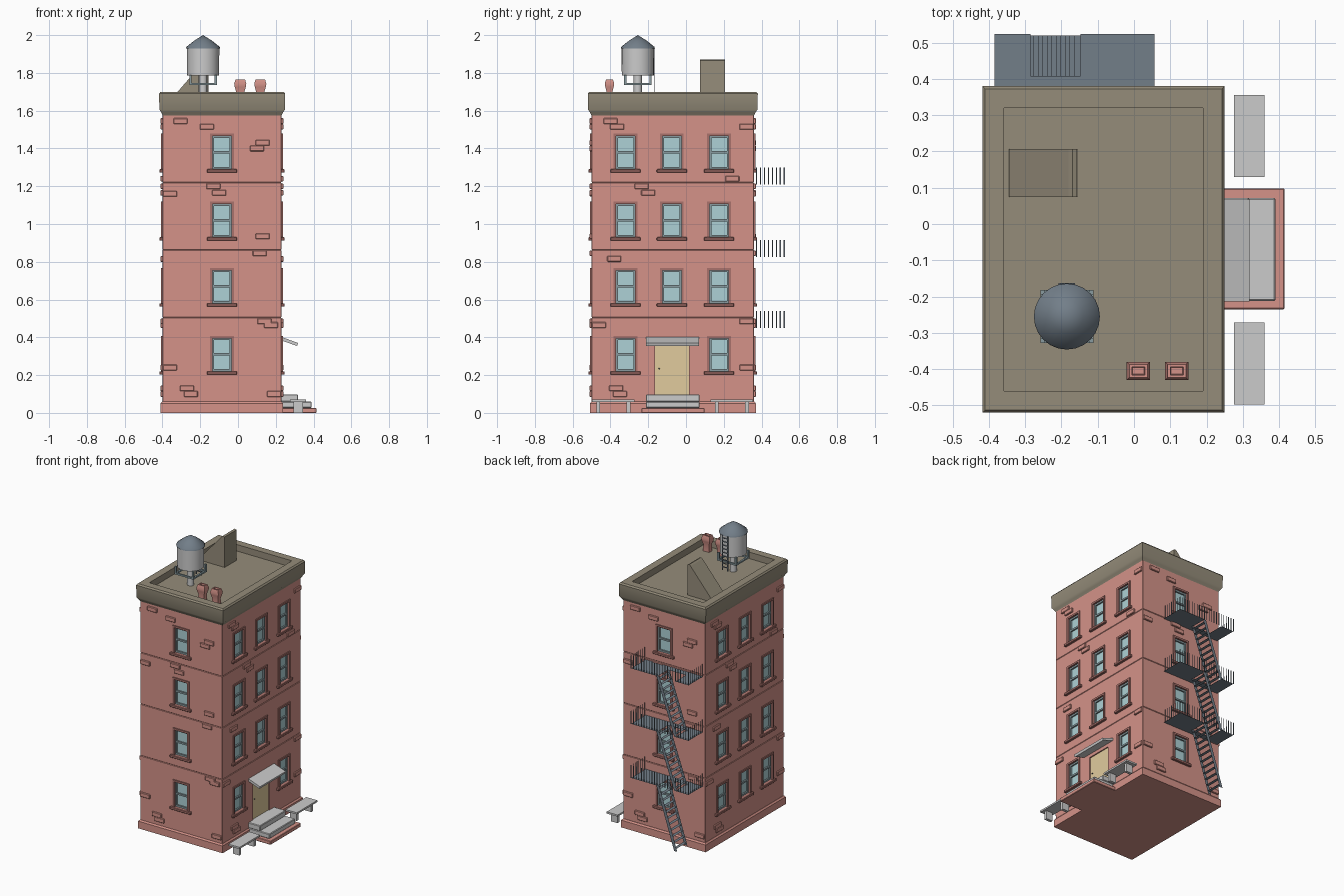
import bpy, bmesh, math
from mathutils import Vector

if "Cube" in bpy.data.objects:
    bpy.data.objects.remove(bpy.data.objects["Cube"])


def mat(name, r, g, b):
    m = bpy.data.materials.new(name)
    m.diffuse_color = (r, g, b, 1)
    m.use_nodes = True
    m.node_tree.nodes["Principled BSDF"].inputs["Base Color"].default_value = m.diffuse_color
    return m


BRICK = mat("brick", .66, .29, .25)
TRIM = mat("trim", .40, .17, .15)
ROOF = mat("roof", .30, .265, .195)
GLASS = mat("glass", .42, .64, .67)
CREAM = mat("cream", .75, .60, .34)
STEEL = mat("steel", .17, .21, .25)
SASH = mat("sash", .25, .33, .35)


def finish(name, bm, m=None, smooth=False, normals=True):
    if normals:
        bmesh.ops.recalc_face_normals(bm, faces=bm.faces)
    me = bpy.data.meshes.new(name)
    bm.to_mesh(me)
    bm.free()
    ob = bpy.data.objects.new(name, me)
    bpy.context.collection.objects.link(ob)
    if m:
        me.materials.append(m)
    if smooth:
        bpy.ops.object.select_all(action='DESELECT')
        ob.select_set(True)
        bpy.context.view_layer.objects.active = ob
        bpy.ops.object.shade_smooth_by_angle(angle=math.radians(40))
    return ob


def boxes(name, bounds, m=None, bevel=0):
    bm = bmesh.new()
    for x0, x1, y0, y1, z0, z1 in bounds:
        vs = bmesh.ops.create_cube(bm, size=1)["verts"]
        for v in vs:
            v.co = Vector(((x0 + x1) / 2 + v.co.x * (x1 - x0),
                           (y0 + y1) / 2 + v.co.y * (y1 - y0),
                           (z0 + z1) / 2 + v.co.z * (z1 - z0)))
    if bevel:
        bmesh.ops.bevel(bm, geom=bm.edges[:], offset=bevel, segments=1, affect='EDGES')
    return finish(name, bm, m)


def quads(name, faces, m):
    bm = bmesh.new()
    for f in faces:
        bm.faces.new([bm.verts.new(p) for p in f])
    return finish(name, bm, m, normals=False)


def prism(name, xz, y0, y1, m=None):
    bm = bmesh.new()
    f = bm.faces.new([bm.verts.new((x, y0, z)) for x, z in xz])
    ext = bmesh.ops.extrude_face_region(bm, geom=[f])["geom"]
    bmesh.ops.translate(bm, vec=(0, y1 - y0, 0),
                        verts=[g for g in ext if isinstance(g, bmesh.types.BMVert)])
    return finish(name, bm, m)


def loft(name, rect, profile, m, smooth=False):
    """Rectangular rings, each (inset, z), bridged and capped."""
    x0, x1, y0, y1 = rect
    bm = bmesh.new()
    rings = [[bm.verts.new(p) for p in ((x0 + i, y0 + i, z), (x1 - i, y0 + i, z),
                                        (x1 - i, y1 - i, z), (x0 + i, y1 - i, z))]
             for i, z in profile]
    for a, b in zip(rings, rings[1:]):
        for k in range(4):
            bm.faces.new((a[k], a[(k + 1) % 4], b[(k + 1) % 4], b[k]))
    bm.faces.new(rings[0])
    bm.faces.new(rings[-1])
    return finish(name, bm, m, smooth)


def lathe(name, cx, cy, profile, m=None, n=24):
    bm = bmesh.new()
    vs = [bm.verts.new((cx + r, cy, z)) for r, z in profile]
    es = [bm.edges.new(p) for p in zip(vs, vs[1:])]
    bmesh.ops.spin(bm, geom=vs + es, cent=(cx, cy, 0), axis=(0, 0, 1),
                   angle=2 * math.pi, steps=n)
    bmesh.ops.remove_doubles(bm, verts=bm.verts, dist=1e-4)
    return finish(name, bm, m, True)


X0, X1, Y0, Y1 = -.40, .23, -.50, .36


def on_wall(side, u0, u1, o0, o1, z0, z1):
    """Bounds of a box on a wall: u along it, o outwards from it."""
    if side == "front":
        return (u0, u1, Y0 - o1, Y0 - o0, z0, z1)
    if side == "back":
        return (u0, u1, Y1 + o0, Y1 + o1, z0, z1)
    if side == "right":
        return (X1 + o0, X1 + o1, u0, u1, z0, z1)
    return (X0 - o1, X0 - o0, u0, u1, z0, z1)


# windows and door openings
LEVELS = (.31, .67, 1.02, 1.38)
cut, frame, sash, glass, sills = [], [], [], [], []
for side in ("front", "back", "right", "left"):
    for u in ((-.085,) if side in ("front", "back") else (-.32, -.075, .175)):
        for z in LEVELS:
            if side == "right" and u == -.075 and z == LEVELS[0]:
                continue
            def put(group, a, b, o0, o1, c, d):
                group.append(on_wall(side, u + a, u + b, o0, o1, z + c, z + d))
            put(cut, -.052, .052, -.025, .02, -.09, .09)
            put(glass, -.05, .05, -.024, -.018, -.09, .09)
            put(sills, -.08, .08, -.005, .016, -.108, -.09)
            put(frame, -.063, .063, -.005, .007, .085, .098)
            for s in (-1, 1):
                a, b = sorted((s * .050, s * .063))
                put(frame, a, b, -.005, .007, -.09, .085)
                a, b = sorted((s * .041, s * .052))
                put(sash, a, b, -.024, -.008, -.09, .09)
            for h in (-.084, 0, .081):
                put(sash, -.041, .041, -.024, -.008, h - .006, h + .006)
cut.append(on_wall("right", -.165, .015, -.02, .02, .085, .36))
cutter = boxes("opening_cutter", cut)
cutter.hide_render = True

# four storeys
for i, (z0, z1) in enumerate(((.05, .505), (.505, .863), (.863, 1.22), (1.22, 1.585))):
    ob = boxes("storey_%d" % (i + 1), [(X0, X1, Y0, Y1, z0, z1)], BRICK, .003)
    mod = ob.modifiers.new("openings", 'BOOLEAN')
    mod.object = cutter
    mod.solver = 'EXACT'
    bpy.context.view_layer.objects.active = ob
    bpy.ops.object.modifier_apply(modifier="openings")
bpy.data.objects.remove(cutter)
boxes("window_frames", frame, TRIM)
boxes("window_sashes", sash, SASH)
boxes("window_glass", glass, GLASS)
boxes("window_sills", sills, TRIM, .003)
loft("plinth", (-.41, .238, -.508, .37), [(0, 0), (0, .05), (.008, .06)], BRICK)

# loose bricks standing proud of the walls
FRONT = [(-.305, 1.545), (-.165, 1.515), (.13, 1.43), (.10, 1.40), (-.36, 1.16), (-.13, 1.2),
         (-.1, 1.165), (.13, .935), (.115, .845), (.14, .485), (.175, .465), (-.36, .24),
         (-.27, .13), (-.25, .1), (.19, .1)]
SIDE = [(-.40, 1.545), (-.365, 1.515), (.245, 1.24), (-.235, 1.2), (-.2, 1.165), (-.38, .815),
        (-.37, .13), (-.35, .1), (.32, 1.515), (.32, .485), (.32, .24), (-.46, .465)]
bricks = []
for side, spots in (("front", FRONT), ("right", SIDE),
                    ("back", [(-.17 - u, z) for u, z in FRONT]),
                    ("left", [(-.14 - u, z) for u, z in SIDE])):
    bricks += [on_wall(side, u - .037, u + .037, -.01, .01, z - .015, z + .015) for u, z in spots]
boxes("loose_bricks", bricks, BRICK, .003)

# cornice with sunken roof
loft("cornice_roof", (-.418, .25, -.52, .38),
     [(.02, 1.575), (.012, 1.59), (.002, 1.605), (0, 1.69), (.008, 1.70), (.06, 1.70),
      (.06, 1.655)], ROOF, True)
prism("roof_bulkhead", [(-.345, 1.65), (-.345, 1.67), (-.18, 1.862), (-.17, 1.87),
                        (-.157, 1.865), (-.155, 1.65)], .075, .207, ROOF)
for k, x in enumerate((.012, .118)):
    loft("chimney_pot_%d" % (k + 1), (x - .032, x + .032, -.43, -.38),
         [(.008, 1.65), (.010, 1.70), (.003, 1.725), (0, 1.742), (.007, 1.766),
          (.014, 1.766), (.016, 1.745)], BRICK, True)

# water tank
TX, TY = -.185, -.255
lathe("tank_barrel", TX, TY, [(0, 1.785), (.085, 1.785), (.086, 1.93), (0, 1.93)])
lathe("tank_roof", TX, TY, [(0, 1.925), (.091, 1.928), (.088, 1.938), (.045, 1.972), (0, 2.0)], STEEL)
lathe("tank_pipe", TX, TY, [(0, 1.65), (.022, 1.65), (.022, 1.79), (0, 1.79)], None, 12)
stand = []
for s in (-1, 1):
    for t in (-1, 1):
        x, y = TX + s * .067, TY + t * .067
        stand.append((x - .006, x + .006, y - .006, y + .006, 1.735, 1.79))
    stand.append((TX - .073, TX + .073, TY + s * .067 - .006, TY + s * .067 + .006, 1.735, 1.746))
    stand.append((TX + s * .067 - .006, TX + s * .067 + .006, TY - .061, TY + .061, 1.735, 1.746))
boxes("tank_stand", stand, SASH)
ladder = [(TX + s * .02 - .003, TX + s * .02 + .003, -.168, -.163, 1.69, 1.93) for s in (-1, 1)]
ladder += [(TX - .02, TX + .02, -.168, -.163, 1.71 + .025 * i, 1.715 + .025 * i) for i in range(9)]
boxes("tank_ladder", ladder, STEEL)

# entrance
boxes("door", [on_wall("right", -.165, .015, -.025, -.008, .085, .36)], CREAM)
lathe("door_knob", X1 - .005, -.142, [(0, .229), (.005, .234), (0, .239)], STEEL, 8)
prism("door_canopy", [(.225, .385), (.225, .404), (.318, .37), (.313, .354)], -.213, .068)
boxes("entrance_pad", [(.22, .415, -.235, .098, 0, .026)], BRICK, .003)
boxes("entrance_steps", [(.22, .39, -.212, .072, .026, .06), (.22, .318, -.212, .072, .06, .098)],
      None, .004)
for name, y in (("bench_front", -.385), ("bench_rear", .243)):
    boxes(name, [(.275, .36, y - .113, y + .113, .058, .07)]
          + [(.293, .343, y + s * .08 - .01, y + s * .08 + .01, 0, .058) for s in (-1, 1)])

# fire escape: thin sheet balconies, bars and stairs
AX, BX, AY, BY = -.385, .056, .362, .523
HX0, HX1, HY = -.285, -.148, .408
decks, bars, stairs = [], [], []


def flat(x0, x1, y0, y1, z):
    return [(x0, y0, z), (x1, y0, z), (x1, y1, z), (x0, y1, z)]


for z, drop in ((1.21, .385), (.825, .375), (.45, .42)):
    decks += [flat(AX, HX0, AY, BY, z), flat(HX1, BX, AY, BY, z), flat(HX0, HX1, AY, HY, z)]
    for i in range(23):
        x = AX + (BX - AX) * i / 22
        bars.append([(x - .003, BY, z), (x + .003, BY, z), (x + .003, BY, z + .09), (x - .003, BY, z + .09)])
    for i in range(8):
        y = AY + .012 + (BY - AY - .015) * i / 7
        for x in (AX, BX):
            bars.append([(x, y - .003, z), (x, y + .003, z), (x, y + .003, z + .09), (x, y - .003, z + .09)])
    for y in (HY, BY - .003):
        stairs.append([(HX1 - .012, y, z), (HX1 + .012, y, z),
                       (HX0 + .012, y, z - drop), (HX0 - .012, y, z - drop)])
    for i in range(11):
        t = (i + .5) / 11
        x = HX1 + (HX0 - HX1) * t
        stairs.append(flat(x - .011, x + .011, HY, BY - .003, z - drop * t))
quads("fire_escape_decks", decks, STEEL)
quads("fire_escape_bars", bars, STEEL)
quads("fire_escape_stairs", stairs, STEEL)
